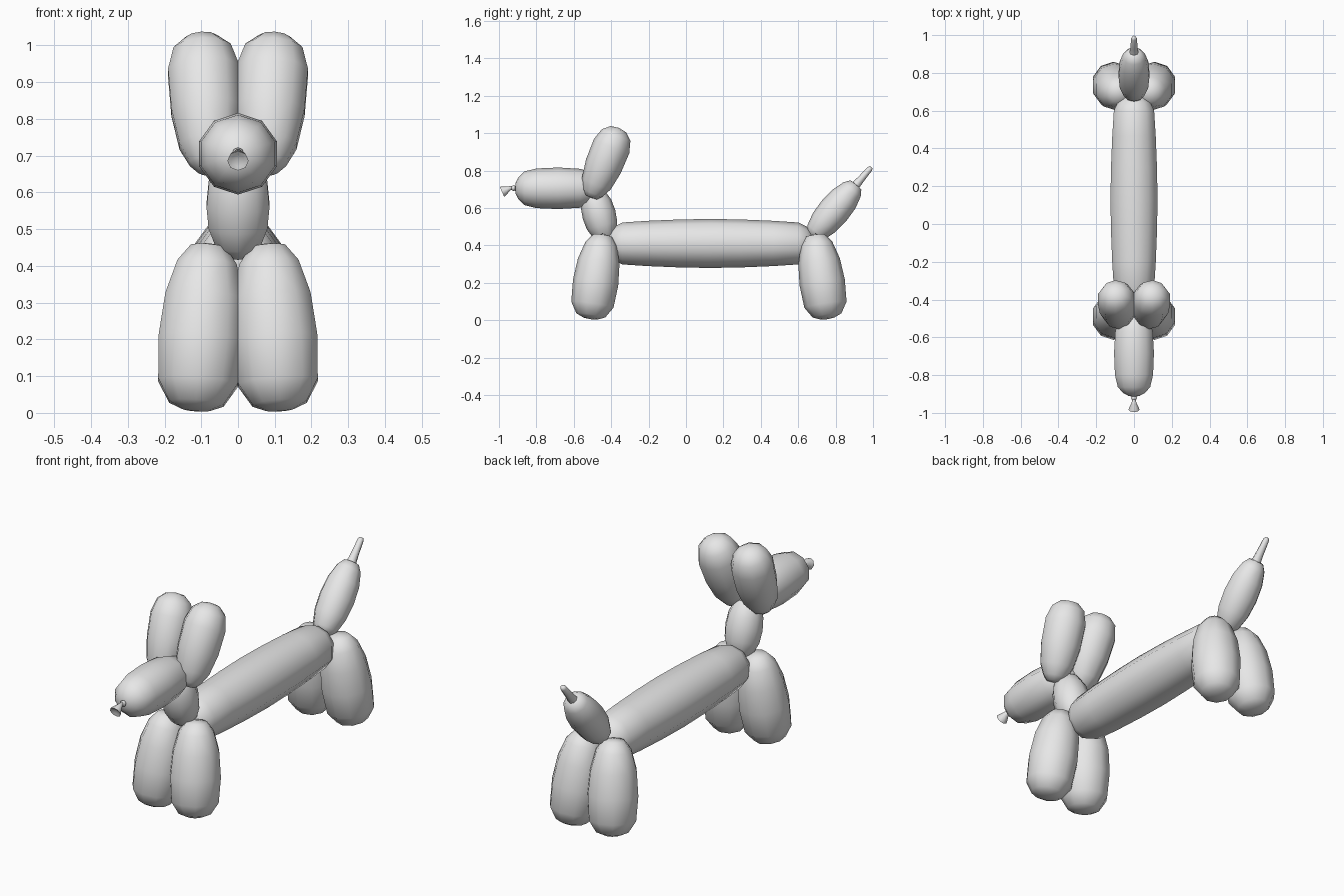
import bpy, bmesh, math
from mathutils import Vector

if "Cube" in bpy.data.objects:
    bpy.data.objects.remove(bpy.data.objects["Cube"])

SIDES = 10
mat = bpy.data.materials.new("light_grey")
mat.diffuse_color = (0.8, 0.8, 0.8, 1)
mat.use_nodes = True
mat.node_tree.nodes["Principled BSDF"].inputs["Base Color"].default_value = mat.diffuse_color


def balloon(name, start, end, profile, sides=SIDES, mirror=False, angle=65):
    """Spin a (position along axis 0..1, radius) profile around the line start-end."""
    a, b = Vector(start), Vector(end)
    d = (b - a).normalized()
    u = Vector((1, 0, 0))
    u = (u - d * u.dot(d)).normalized()
    v = u.cross(d)
    if abs(v.z) > 0.05 and v.z < 0:
        v = -v
    bm = bmesh.new()
    rings = []
    for t, r in profile:
        c = a.lerp(b, t)
        if r == 0:
            rings.append([bm.verts.new(c)])
        else:
            rings.append([bm.verts.new(c + r * (math.sin(k) * u + math.cos(k) * v))
                          for k in (2 * math.pi * i / sides for i in range(sides))])
    for p, q in zip(rings, rings[1:]):
        for i in range(sides):
            j = (i + 1) % sides
            if len(p) == 1:
                bm.faces.new((p[0], q[i], q[j]))
            elif len(q) == 1:
                bm.faces.new((p[i], p[j], q[0]))
            else:
                bm.faces.new((p[i], p[j], q[j], q[i]))
    bmesh.ops.recalc_face_normals(bm, faces=bm.faces)
    me = bpy.data.meshes.new(name)
    bm.to_mesh(me)
    bm.free()
    me.materials.append(mat)
    ob = bpy.data.objects.new(name, me)
    bpy.context.collection.objects.link(ob)
    bpy.ops.object.select_all(action='DESELECT')
    ob.select_set(True)
    bpy.context.view_layer.objects.active = ob
    bpy.ops.object.shade_smooth_by_angle(angle=math.radians(angle))
    if mirror:
        ob.modifiers.new("mirror", 'MIRROR').use_mirror_merge = False
    return ob


def symmetric(half):
    """Repeat a half profile in reverse for a balloon with two equal ends."""
    return half + [(1 - t, r) for t, r in reversed(half) if t < 0.5]


# long torso
balloon("torso", (0, -0.43, 0.41), (0, 0.69, 0.41), symmetric(
    [(0, 0), (0.01, 0.05), (0.04, 0.09), (0.08, 0.112), (0.2, 0.121), (0.35, 0.128), (0.5, 0.131)]))

# leg pairs, mirrored left to right
LEG = [(0, 0), (0.02, 0.05), (0.12, 0.085), (0.32, 0.112), (0.57, 0.122),
       (0.83, 0.114), (0.955, 0.078), (0.99, 0.04), (1, 0)]
balloon("front_legs", (0.08, -0.445, 0.462), (0.115, -0.512, 0.005), LEG, mirror=True)
balloon("back_legs", (0.08, 0.69, 0.462), (0.115, 0.757, 0.005), LEG, mirror=True)

# neck
balloon("neck", (0, -0.425, 0.42), (0, -0.505, 0.71), symmetric(
    [(0, 0), (0.02, 0.035), (0.12, 0.063), (0.3, 0.084), (0.5, 0.09)]))

# head
balloon("head", (0, -0.915, 0.705), (0, -0.45, 0.705), [
    (0, 0), (0.01, 0.03), (0.04, 0.058), (0.11, 0.09), (0.25, 0.106), (0.5, 0.111),
    (0.75, 0.104), (0.9, 0.08), (0.97, 0.045), (1, 0)])

# ears
balloon("ears", (0.075, -0.51, 0.655), (0.1, -0.358, 1.028), [
    (0, 0), (0.01, 0.035), (0.07, 0.057), (0.2, 0.083), (0.45, 0.1), (0.74, 0.102),
    (0.9, 0.082), (0.98, 0.045), (1, 0)], mirror=True)

# tied knot and flared lip on the nose
balloon("nose_knot", (0, -0.905, 0.708), (0, -0.938, 0.704),
        [(0, 0), (0.15, 0.01), (0.5, 0.016), (0.85, 0.01), (1, 0)], sides=8)
balloon("nose_lip", (0, -0.925, 0.713), (0, -0.984, 0.686),
        [(0, 0), (0.05, 0.007), (0.45, 0.015), (0.85, 0.027), (1, 0.029), (0.95, 0.018), (0.85, 0)],
        sides=8, angle=50)

# tail and its uninflated tip
balloon("tail", (0, 0.672, 0.443), (0, 0.912, 0.727), symmetric(
    [(0, 0), (0.015, 0.038), (0.1, 0.06), (0.28, 0.079), (0.5, 0.085)]))
balloon("tail_tip", (0, 0.885, 0.695), (0, 0.99, 0.817),
        [(0, 0.032), (0.25, 0.023), (0.5, 0.019), (0.93, 0.015), (1, 0.01), (1.01, 0)], sides=8)
